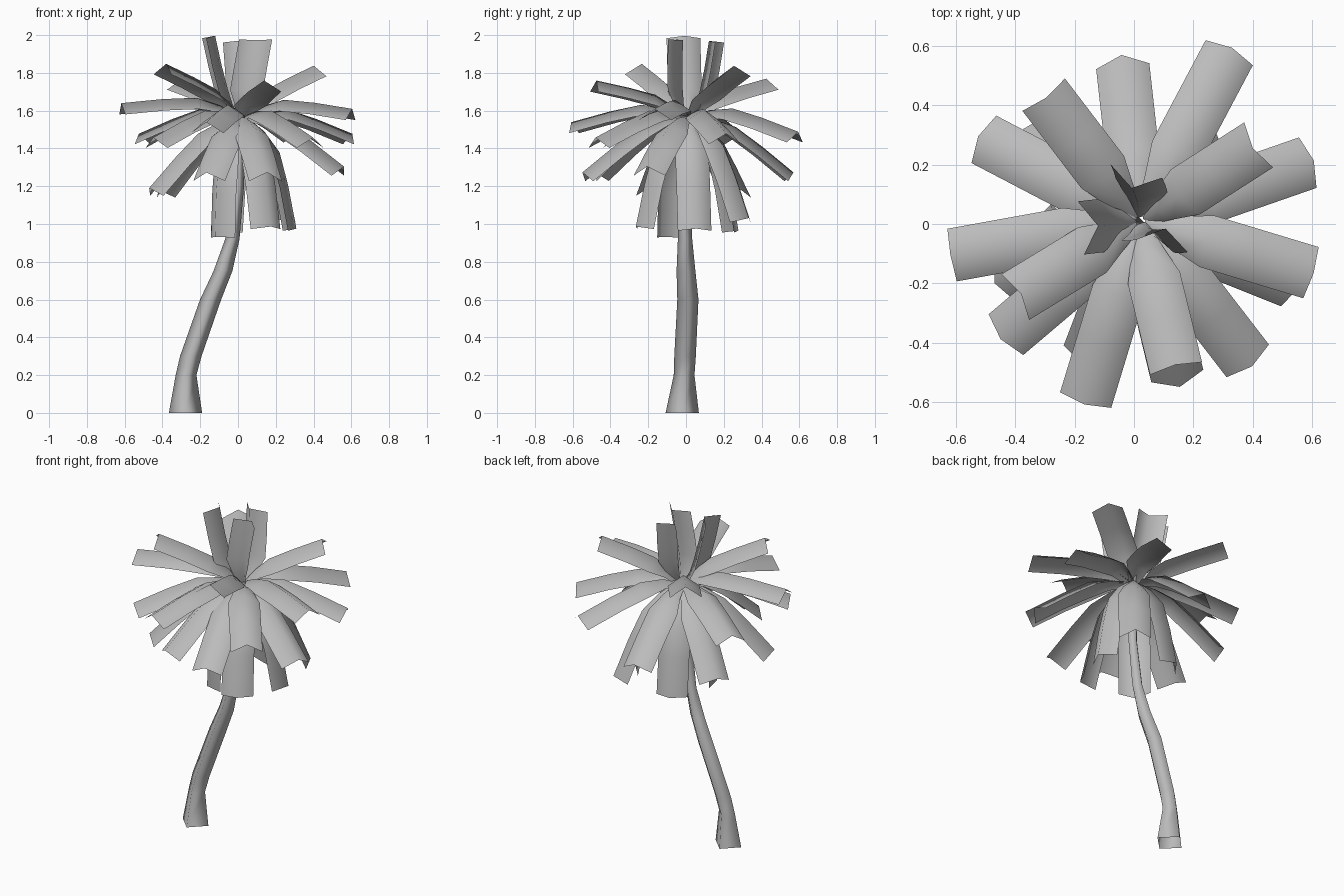
import bpy, bmesh
from mathutils import Vector
from math import sin, cos, tau

cube = bpy.data.objects.get("Cube")
if cube:
    bpy.data.objects.remove(cube, do_unlink=True)

grey = bpy.data.materials.new("plain grey")
grey.use_nodes = True
grey.diffuse_color = (0.5, 0.5, 0.5, 1)
grey.node_tree.nodes["Principled BSDF"].inputs["Base Color"].default_value = (0.5, 0.5, 0.5, 1)


def loft(name, rings, closed):
    """Skin a list of point rings into a smooth open tube or strip."""
    bm = bmesh.new()
    rows = [[bm.verts.new(p) for p in ring] for ring in rings]
    count = len(rows[0])
    for low, high in zip(rows, rows[1:]):
        for i in range(count if closed else count - 1):
            j = (i + 1) % count
            bm.faces.new((low[i], low[j], high[j], high[i]))
    for face in bm.faces:
        face.smooth = True
    mesh = bpy.data.meshes.new(name)
    bm.to_mesh(mesh)
    bm.free()
    mesh.materials.append(grey)
    bpy.context.collection.objects.link(bpy.data.objects.new(name, mesh))


# Trunk: four-sided, curved, flared at the foot (x, y, z, radius)
trunk_path = [
    (-0.278, -0.02, 0, 0.088), (-0.275, -0.01, 0.2, 0.055), (-0.25, -0.005, 0.3, 0.057),
    (-0.145, 0.01, 0.6, 0.056), (-0.08, 0, 0.75, 0.05), (-0.03, -0.005, 0.92, 0.038),
    (0, -0.01, 1.2, 0.032), (0.015, 0, 1.54, 0.025),
]
sides = 4
loft("trunk", [[(x + r * cos(tau * i / sides), y + r * sin(tau * i / sides), z)
                for i in range(sides)] for x, y, z, r in trunk_path], True)

# Fronds: folded strips, narrow at the crown (fraction along, width, bulge)
crown = Vector((0.02, 0.01, 1.56))
stations = [(0, 0.06, 0), (0.17, 0.11, 0.7), (0.37, 0.18, 1), (0.65, 0.18, 0.65), (1, 0.18, 0)]
fold = 0.06


def frond(name, tip, lift, turn):
    tip = Vector(tip)
    out = Vector((tip.x - crown.x, tip.y - crown.y, 0)).normalized()
    start = crown + out * 0.02
    side = Vector((-out.y * cos(turn) - out.x * sin(turn),
                   out.x * cos(turn) - out.y * sin(turn), 0))
    chord = tip - start
    normal = chord.cross(side).normalized()
    path = [start + chord * t + normal * lift * bulge for t, _, bulge in stations]
    rings = []
    for i, (_, width, _) in enumerate(stations):
        along = path[min(i + 1, len(path) - 1)] - path[max(i - 1, 0)]
        up = along.cross(side).normalized()
        depth = fold * width / 0.18
        rings.append([path[i] + side * width * s / 2 + up * depth * (0.5 - abs(s))
                      for s in (-1, 0, 1)])
    loft(name, rings, False)


# Each layer: bulge and frond tips, with an optional turn about the upright
layers = {
    "upright_frond": (-0.03, [
        (-0.15, -0.01, 1.99), (0, 0.15, 1.965, -0.4), (0.1, -0.045, 1.975, -1.2)]),
    "raised_frond": (0.035, [
        (0.14, -0.48, 1.73), (-0.39, -0.24, 1.82), (-0.3, 0.43, 1.74), (0.41, 0.26, 1.81)]),
    "spreading_frond": (0.06, [
        (0.325, 0.585, 1.46), (0.595, 0.21, 1.45), (0.6, -0.165, 1.58), (0.39, -0.47, 1.43),
        (-0.165, -0.6, 1.51), (-0.44, -0.38, 1.43), (-0.615, -0.105, 1.61),
        (-0.515, 0.29, 1.45)]),
    "drooping_frond": (0.05, [
        (-0.04, 0.55, 1.25), (0.545, -0.2, 1.28), (0.15, -0.53, 1.25), (-0.16, -0.46, 1.25),
        (-0.45, -0.19, 1.17), (-0.4, 0.28, 1.16)]),
    "hanging_frond": (0.07, [
        (0.16, -0.24, 0.98), (0.28, 0.05, 0.97), (0.25, 0.31, 1.02),
        (-0.07, 0.25, 0.96), (-0.1, -0.11, 0.93)]),
}
for layer, (lift, tips) in layers.items():
    for number, (x, y, z, *turn) in enumerate(tips, 1):
        frond(f"{layer}_{number}", (x, y, z), lift, sum(turn))
